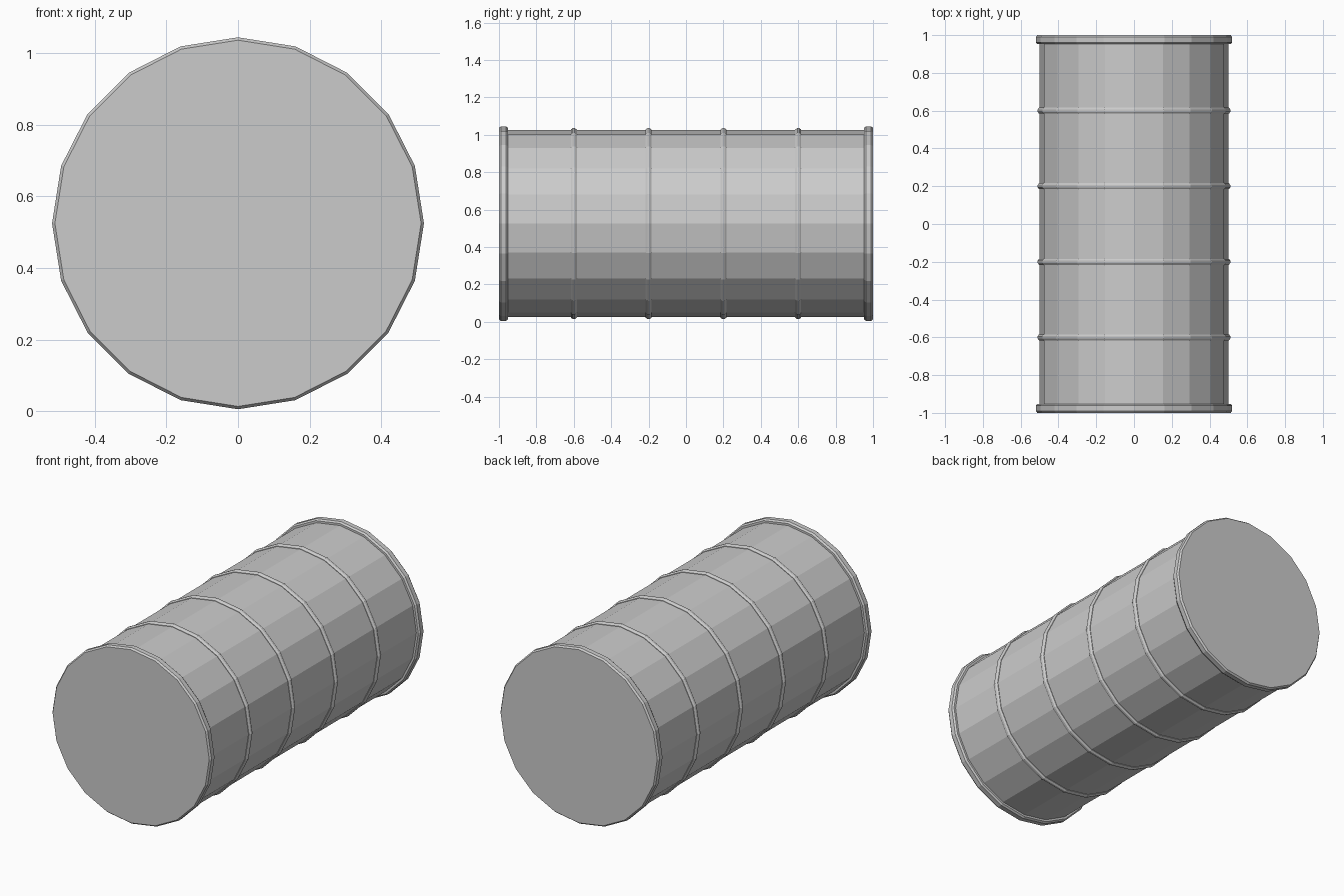
import bpy
import bmesh
from math import cos, sin, tau

if "Cube" in bpy.data.objects:
    bpy.data.objects.remove(bpy.data.objects["Cube"])

SIDES = 20
AXIS_Z = 0.525


def lathe(name, profile, capped=False):
    """Turn (radius, y) points around the drum axis, closing the ends or the loop."""
    bm = bmesh.new()
    rings = []
    for r, y in profile:
        rings.append([bm.verts.new((r * sin(tau * i / SIDES), y,
                                    AXIS_Z + r * cos(tau * i / SIDES)))
                      for i in range(SIDES)])
    pairs = list(zip(rings, rings[1:]))
    if capped:
        bm.faces.new(rings[0])
        bm.faces.new(rings[-1])
    else:
        pairs.append((rings[-1], rings[0]))
    for a, b in pairs:
        for i in range(SIDES):
            j = (i + 1) % SIDES
            bm.faces.new((a[i], a[j], b[j], b[i]))
    bmesh.ops.recalc_face_normals(bm, faces=bm.faces)
    mesh = bpy.data.meshes.new(name)
    bm.to_mesh(mesh)
    bm.free()
    obj = bpy.data.objects.new(name, mesh)
    bpy.context.collection.objects.link(obj)
    return obj


# Drum shell with flat lids and a rolled rim at each end
rim = [(0.512, 1.0), (0.52, 0.99), (0.52, 0.962), (0.512, 0.952), (0.5, 0.952)]
front = [(r, -y) for r, y in rim]
lathe("drum_body", front + rim[::-1], capped=True)

# Four raised hoops around the shell
for n, y in enumerate((-0.6, -0.2, 0.2, 0.6), 1):
    lathe(f"hoop_{n}", [(0.495, y - 0.016), (0.503, y - 0.016), (0.51, y - 0.006),
                        (0.51, y + 0.006), (0.503, y + 0.016), (0.495, y + 0.016)])
